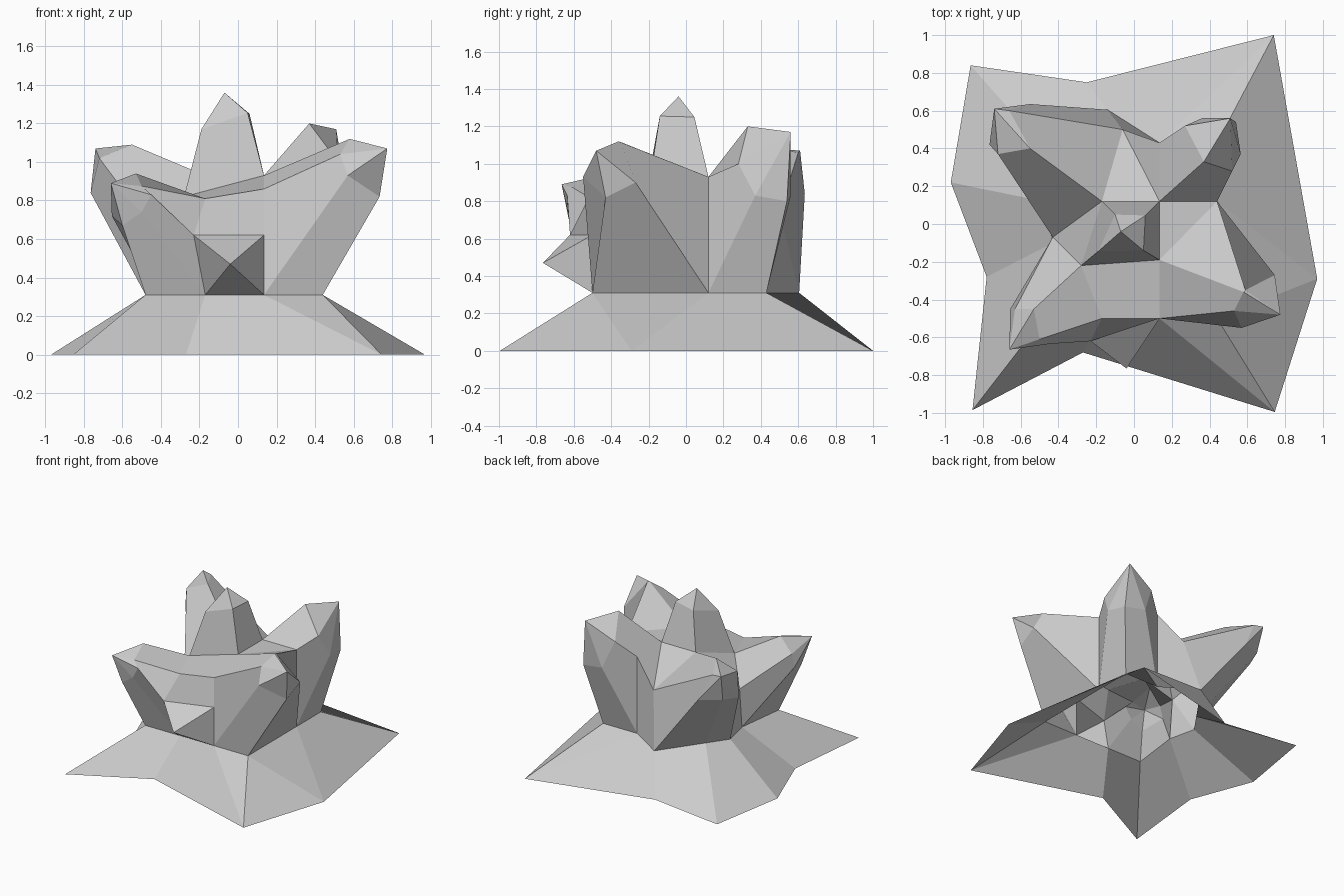
import bpy, bmesh

if "Cube" in bpy.data.objects:
    bpy.data.objects.remove(bpy.data.objects["Cube"])

Z = 0.31  # height of the foot ring


def make(name, faces):
    """Mesh object from coordinate faces, seams welded."""
    bm = bmesh.new()
    for f in faces:
        bm.faces.new([bm.verts.new(p) for p in f])
    bmesh.ops.remove_doubles(bm, verts=bm.verts[:], dist=0.001)
    me = bpy.data.meshes.new(name)
    bm.to_mesh(me)
    bm.free()
    ob = bpy.data.objects.new(name, me)
    bpy.context.collection.objects.link(ob)
    return ob


def band(a, b):
    n = len(a)
    return [(a[i], a[(i + 1) % n], b[(i + 1) % n], b[i]) for i in range(n)]


def fan(a, tip):
    n = len(a)
    return [(a[i], a[(i + 1) % n], tip) for i in range(n)]


def horn(name, root, ring, tip):
    """Open-rooted faceted horn: root loop, shoulder loop, point."""
    return make(name, band(root, ring) + fan(ring, tip))


def foot(x, y):
    return (x, y, Z)


# Foot ring, anticlockwise from the front
f_mid, f_r = foot(.135, -.5), foot(.44, -.5)
r_mid, r_b = foot(.44, .12), foot(.44, .43)
b_r, b_l = foot(.135, .43), foot(-.14, .605)
l_b, l_mid, l_in = foot(-.37, .277), foot(-.48, .12), foot(-.43, -.1)
f_l, f_ml = foot(-.48, -.5), foot(-.17, -.5)

# Upper rim and deck corners
rim_f, rim_fl = (.135, -.5, .86), (-.17, -.5, .81)
rim_r, rim_b = (.44, .12, .93), (.135, .43, .93)
rim_bl, rim_l = (-.06, .5, .74), (-.43, -.07, .63)
d_fl, d_fr = (-.28, -.22, .82), (.135, -.19, .93)
d_br, d_bl = (.135, .12, .93), (-.17, .12, .93)
k_l, k_r = (-.23, -.62, .62), (.135, -.5, .62)

# Flared skirt: outer ground points paired with foot ring points
pairs = [((.745, -.995), f_mid), ((.745, -.995), f_r), ((.97, -.29), f_r),
         ((.97, -.29), r_mid), ((.74, 1.0), r_b),
         ((.74, 1.0), b_r), ((-.25, .75), b_l), ((-.865, .84), l_b),
         ((-.97, .22), l_mid), ((-.78, -.28), l_in),
         ((-.855, -.985), f_l), ((-.27, -.68), f_ml)]
skirt = []
for q in band([(*o, 0) for o, _ in pairs], [i for _, i in pairs]):
    skirt.append(list(dict.fromkeys(q)))  # collapse repeated corners
make("skirt", skirt)

# Body walls and deck between the horns
make("body", [
    (k_l, k_r, rim_f, rim_fl),
    (d_fl, rim_fl, rim_f, d_fr),
    (d_bl, rim_l, d_fl),
    (d_br, d_fr, rim_r),
    (d_bl, d_br, rim_bl),
    (d_br, rim_b, rim_bl),
    (b_r, b_l, rim_bl, rim_b),
    (l_mid, l_in, rim_l),
])

# Corner horns
horn("front_right_horn",
     [f_mid, f_r, r_mid, rim_r, d_fr, rim_f],
     [(.57, -.55, .93), (.735, -.43, .82), (.745, -.27, .90),
      (.59, -.35, 1.115), (.58, -.36, 1.12), (.53, -.46, 1.04)],
     (.775, -.48, 1.07))
horn("back_right_horn",
     [r_mid, r_b, b_r, rim_b, d_br, rim_r],
     [(.565, .37, .83), (.54, .54, .80), (.36, .56, .83),
      (.27, .52, 1.05), (.37, .33, 1.20), (.52, .28, 1.0)],
     (.51, .56, 1.17))
horn("back_left_horn",
     [rim_bl, b_l, l_b, l_mid, rim_l, d_bl],
     [(-.66, .60, 1.06), (-.55, .635, .84), (-.72, .56, .86),
      (-.765, .42, .84), (-.72, .37, 1.02), (-.55, .40, 1.09)],
     (-.74, .61, 1.07))
horn("front_left_horn",
     [l_in, f_l, f_ml, k_l, rim_fl, d_fl, rim_l],
     [(-.655, -.45, .72), (-.60, -.62, .67), (-.50, -.63, .74),
      (-.45, -.635, .83), (-.50, -.61, .875), (-.53, -.45, .94),
      (-.63, -.45, .82)],
     (-.66, -.665, .89))

# Central spike and small front spike
horn("centre_spike", [d_fl, d_fr, d_br, d_bl],
     [(-.19, -.145, 1.17), (.05, -.14, 1.255), (.06, .045, 1.25), (-.10, .05, 1.22)],
     (-.07, -.04, 1.36))
make("front_spike", fan([f_ml, f_mid, k_r, k_l], (-.04, -.765, .47)))
